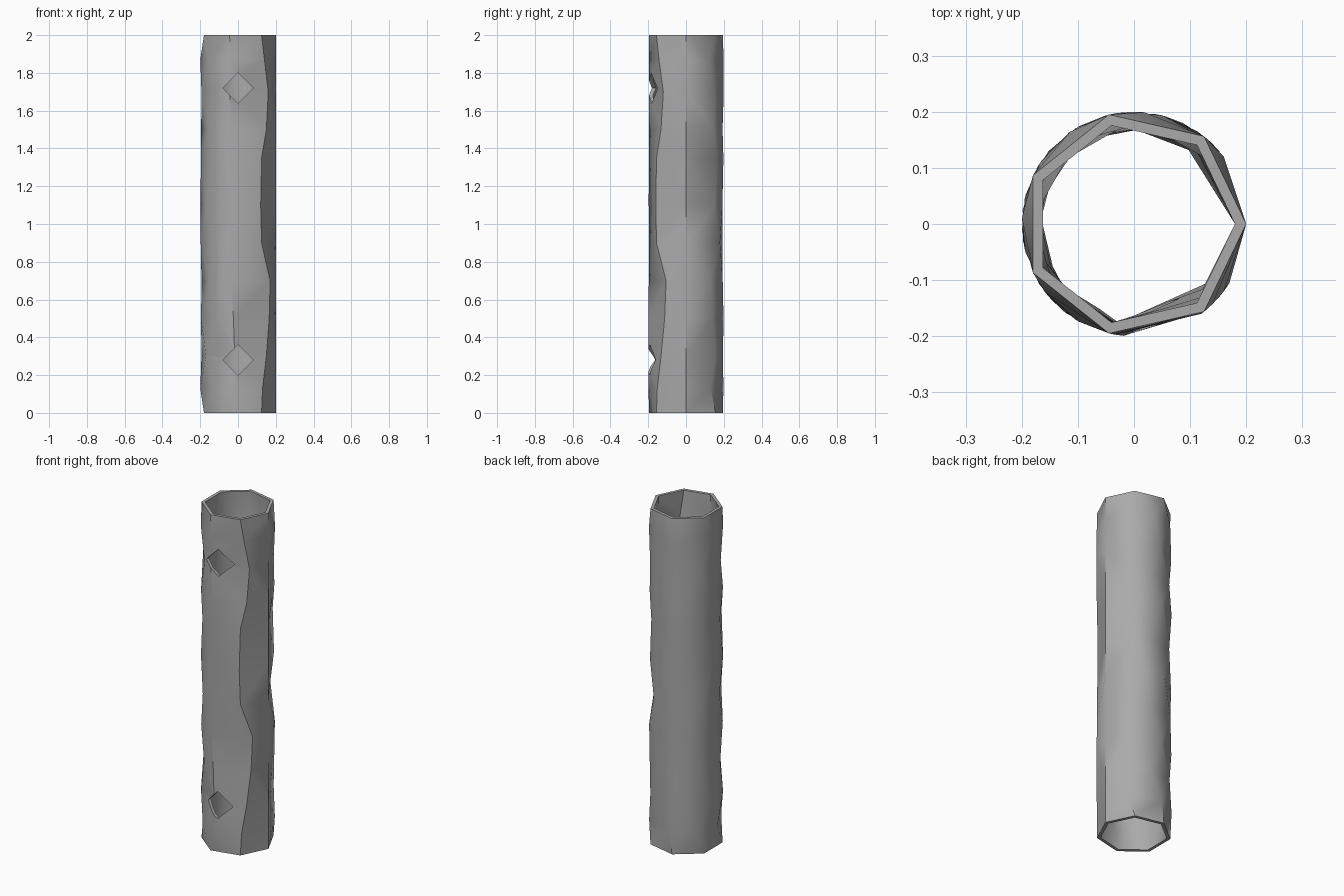
import bpy, bmesh, math, random
from mathutils import Vector

random.seed(4)
if "Cube" in bpy.data.objects:
    bpy.data.objects.remove(bpy.data.objects["Cube"], do_unlink=True)

R, INNER = 0.2, 0.9
COLS = 8

metal = bpy.data.materials.new("plain grey")
metal.use_nodes = True
grey = (0.4, 0.4, 0.4, 1)
metal.diffuse_color = grey
metal.node_tree.nodes["Principled BSDF"].inputs["Base Color"].default_value = grey

# Row heights, with the edges that flank the straight ridge on the left side
heights = [0, .13, .3, .5, .7, .9, 1.1, 1.35, 1.5, 1.7, 1.87, 2]
back_y = [.156, .13, .155, .145, .13, .18, .15, .165, .145, .15, .12, .156]
front_x = [.125, .13, .15, .165, .17, .125, .12, .125, .15, .16, .14, .125]


def row_angles(i):
    """Seven corners at the ends, eight wandering corners between them."""
    if i in (0, len(heights) - 1):
        return [s * math.tau / 7 for s in (0, 1, 2, 3, 4, 4, 5, 6)]
    step = math.tau / COLS
    sway = 0.16 if i % 2 else -0.16
    angles = [k * step + sway + random.uniform(-.12, .12) for k in range(COLS)]
    angles[0] = 0
    angles[1] = math.asin(back_y[i] / R)
    angles[6] = math.radians(264) + random.uniform(-.12, .05)
    angles[7] = math.tau - math.acos(front_x[i] / R)
    return angles


angles = [row_angles(i) for i in range(len(heights))]
bm = bmesh.new()


def shell(scale):
    return [[bm.verts.new((R * scale * math.cos(a), R * scale * math.sin(a), z))
             for a in row] for z, row in zip(heights, angles)]


def wall(rows, flip):
    """Join neighbouring rows with triangles along the shorter diagonal."""
    for i in range(len(rows) - 1):
        for k in range(COLS):
            n = (k + 1) % COLS
            a, b, c, d = rows[i][k], rows[i][n], rows[i + 1][n], rows[i + 1][k]
            if (a.co - c.co).length < (b.co - d.co).length:
                tris = [(a, b, c), (a, c, d)]
            else:
                tris = [(a, b, d), (b, c, d)]
            for t in tris:
                bm.faces.new(t[::-1] if flip else t)


# Tube: faceted outer wall, matching inner wall and flat rims
outer, inner = shell(1), shell(INNER)
wall(outer, False)
wall(inner, True)
for r, flip in ((0, True), (-1, False)):
    for k in range(COLS):
        n = (k + 1) % COLS
        f = (outer[r][k], outer[r][n], inner[r][n], inner[r][k])
        bm.faces.new(f[::-1] if flip else f)
bmesh.ops.remove_doubles(bm, verts=bm.verts, dist=0.0005)
bmesh.ops.recalc_face_normals(bm, faces=bm.faces)
mesh = bpy.data.meshes.new("tube")
bm.to_mesh(mesh)
bm.free()
mesh.materials.append(metal)
tube = bpy.data.objects.new("tube", mesh)
bpy.context.collection.objects.link(tube)

# Diamond holes near both ends of the front
for z in (0.28, 1.72):
    bpy.ops.mesh.primitive_cylinder_add(vertices=4, radius=0.081, depth=0.25,
                                        location=(0, -0.215, z),
                                        rotation=(math.pi / 2, 0, 0))
    cutter = bpy.context.object
    cutter.name = "hole_cutter"
    cutter.hide_render = True
    cutter.data.materials.append(metal)
    cut = tube.modifiers.new("hole", 'BOOLEAN')
    cut.operation = 'DIFFERENCE'
    cut.solver = 'EXACT'
    cut.object = cutter
    bpy.ops.object.select_all(action='DESELECT')
    tube.select_set(True)
    bpy.context.view_layer.objects.active = tube
    bpy.ops.object.modifier_apply(modifier=cut.name)
    bpy.data.objects.remove(cutter, do_unlink=True)

bpy.ops.object.shade_smooth_by_angle(angle=math.radians(40))
